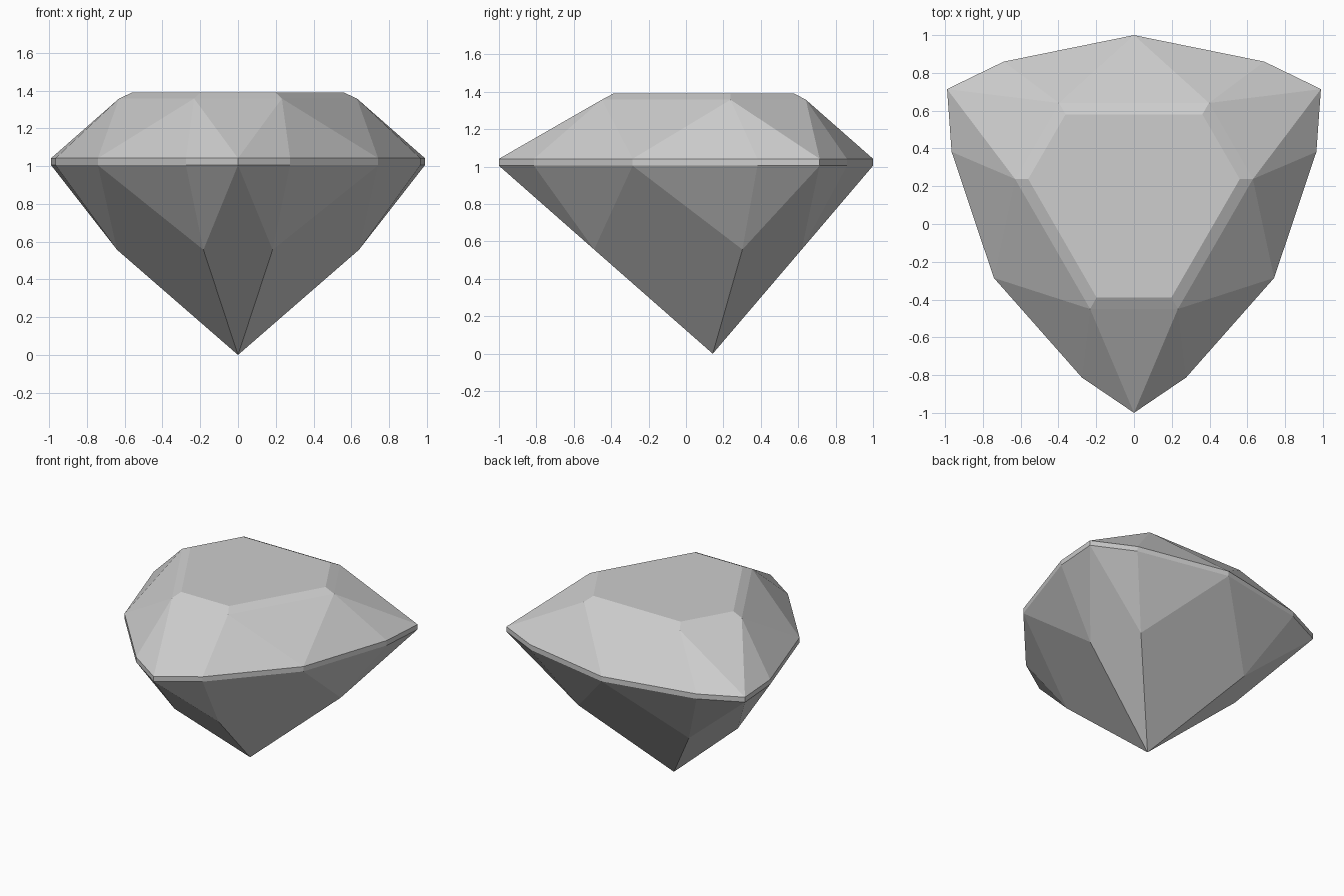
import bpy
import bmesh
from math import radians, sin, cos

if "Cube" in bpy.data.objects:
    bpy.data.objects.remove(bpy.data.objects["Cube"], do_unlink=True)

# Single grey colour
grey = bpy.data.materials.new("pale_grey")
grey.use_nodes = True
colour = (0.61, 0.61, 0.61, 1.0)
grey.diffuse_color = colour
grey.node_tree.nodes["Principled BSDF"].inputs["Base Color"].default_value = colour

CENTRE_Y = 0.143      # the culet sits behind the middle
GIRDLE_LOW, GIRDLE_HIGH = 1.005, 1.042

bm = bmesh.new()


def ring(radius, angle, z, sides=(-1, 1)):
    """Points beside each of the three corners, in order around the stone."""
    points = []
    for corner in range(3):
        for side in sides:
            a = radians(120 * corner + side * angle)
            points.append(bm.verts.new((radius * sin(a), CENTRE_Y - radius * cos(a), z)))
    return points


def girdle_ring(z):
    return (ring(1.143, 0, z, (0,)), ring(0.995, 16.1, z), ring(0.857, 60, z, (1,)))


culet = bm.verts.new((0, CENTRE_Y, 0))
pavilion = ring(0.66, 16.1, 0.557)
lower = girdle_ring(GIRDLE_LOW)
upper = girdle_ring(GIRDLE_HIGH)
crown = ring(0.637, 21.4, 1.358)
table = ring(0.568, 20.4, 1.39)

# Flat table on top
bm.faces.new(table)

for k in range(3):
    left, right, after = 2 * k, 2 * k + 1, (2 * k + 2) % 6

    # Narrow bevels around the table
    for a, b in ((left, right), (right, after)):
        bm.faces.new((crown[a], crown[b], table[b], table[a]))

    # Crown and pavilion main facets at each corner and each long side
    corners, shoulders, mids = upper
    bm.faces.new((corners[k], crown[right], crown[left]))
    bm.faces.new((mids[k], crown[after], crown[right]))
    corners, shoulders, mids = lower
    bm.faces.new((corners[k], pavilion[left], culet, pavilion[right]))
    bm.faces.new((mids[k], pavilion[right], culet, pavilion[after]))

    # Small fan facets beside each corner, and the girdle band between them
    for s, mid in ((left, (k - 1) % 3), (right, k)):
        for end in ("corner", "mid"):
            up = upper[0][k] if end == "corner" else upper[2][mid]
            low = lower[0][k] if end == "corner" else lower[2][mid]
            bm.faces.new((up, upper[1][s], crown[s]))
            bm.faces.new((low, lower[1][s], pavilion[s]))
            bm.faces.new((low, lower[1][s], upper[1][s], up))

bmesh.ops.recalc_face_normals(bm, faces=bm.faces)

mesh = bpy.data.meshes.new("cut_gem")
bm.to_mesh(mesh)
bm.free()
mesh.materials.append(grey)
gem = bpy.data.objects.new("cut_gem", mesh)
bpy.context.collection.objects.link(gem)
